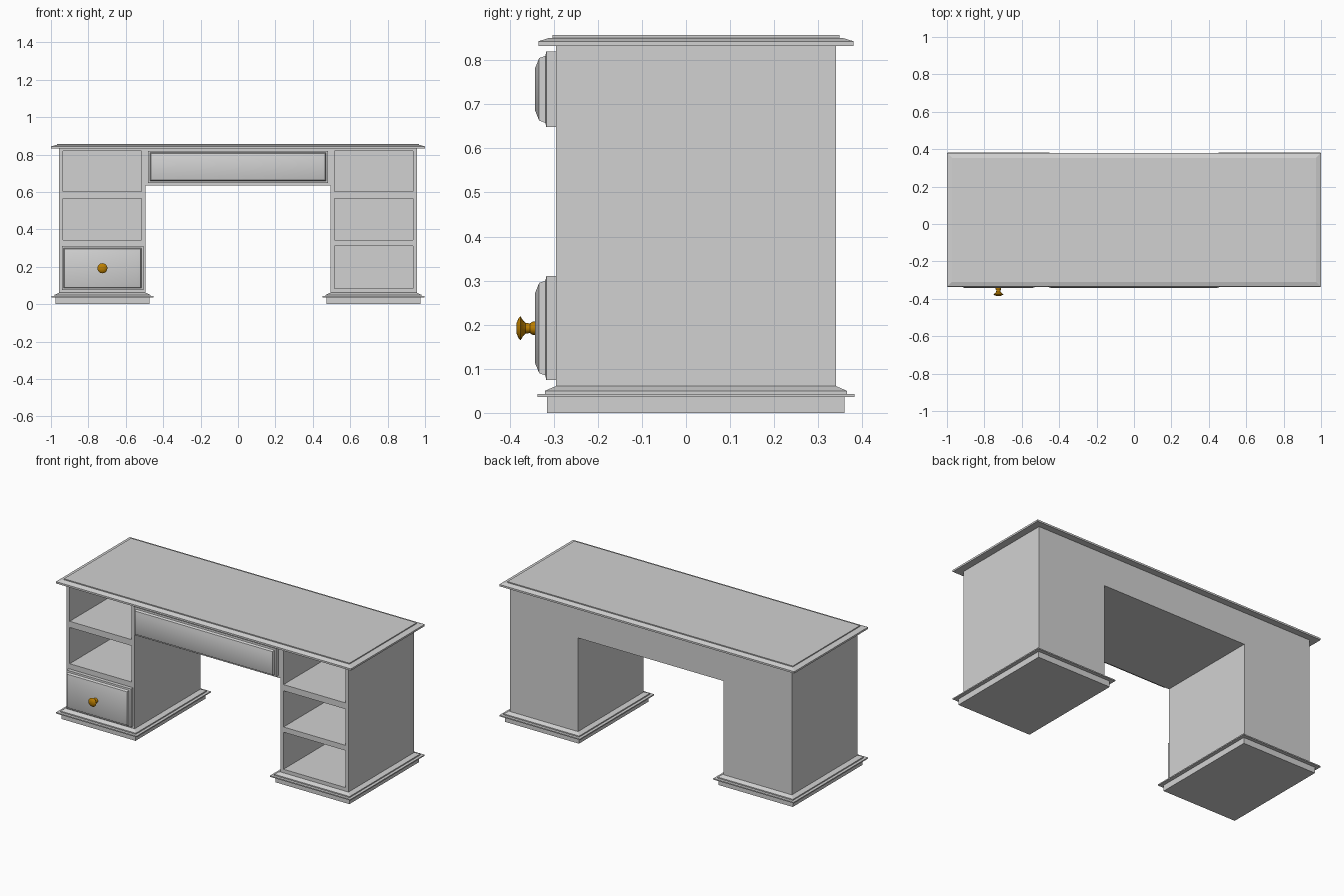
import bpy
import bmesh
import math
from mathutils import Matrix

cube = bpy.data.objects.get("Cube")
if cube:
    bpy.data.objects.remove(cube, do_unlink=True)


def make_material(name, color):
    mat = bpy.data.materials.new(name)
    mat.use_nodes = True
    mat.diffuse_color = color
    mat.node_tree.nodes["Principled BSDF"].inputs["Base Color"].default_value = color
    return mat


GREY = make_material("grey_paint", (0.64, 0.64, 0.64, 1))
BRASS = make_material("brass", (0.5, 0.21, 0.0, 1))


def finish(bm, name, mat, smooth=False):
    bmesh.ops.recalc_face_normals(bm, faces=bm.faces)
    mesh = bpy.data.meshes.new(name)
    bm.to_mesh(mesh)
    bm.free()
    mesh.materials.append(mat)
    obj = bpy.data.objects.new(name, mesh)
    bpy.context.collection.objects.link(obj)
    bpy.ops.object.select_all(action="DESELECT")
    obj.select_set(True)
    bpy.context.view_layer.objects.active = obj
    if smooth:
        bpy.ops.object.shade_smooth_by_angle(angle=math.radians(35))
    return obj


def loft(bm, loops):
    """Skin a list of closed loops and cap both ends."""
    rings = [[bm.verts.new(p) for p in loop] for loop in loops]
    n = len(rings[0])
    for a, b in zip(rings, rings[1:]):
        for i in range(n):
            j = (i + 1) % n
            bm.faces.new((a[i], a[j], b[j], b[i]))
    bm.faces.new(rings[0])
    bm.faces.new(rings[-1])


def moulding(name, u0, u1, v0, v1, steps, upright=False, smooth=False):
    """Stepped rectangle; steps are (inset, level) along z, or along y if upright."""
    bm = bmesh.new()
    loops = []
    for d, level in steps:
        corners = [(u0 + d, v0 + d), (u1 - d, v0 + d), (u1 - d, v1 - d), (u0 + d, v1 - d)]
        loops.append([(u, level, v) if upright else (u, v, level) for u, v in corners])
    loft(bm, loops)
    return finish(bm, name, GREY, smooth)


FRONT, BACK = -0.295, 0.34
INNER, OUTER = 0.494, 0.956

# Carcass: kneehole outline extruded front to back
outline = [(-OUTER, 0.06), (-INNER, 0.06), (-INNER, 0.635), (INNER, 0.635),
           (INNER, 0.06), (OUTER, 0.06), (OUTER, 0.833), (-OUTER, 0.833)]
bm = bmesh.new()
loft(bm, [[(x, y, z) for x, z in outline] for y in (FRONT, BACK)])
carcass = finish(bm, "desk_body", GREY)

# Drawer openings, three in each pedestal
bm = bmesh.new()
for side in (-1, 1):
    for low, high in ((0.083, 0.31), (0.342, 0.564), (0.602, 0.818)):
        center = (side * 0.725, (FRONT - 0.1 + BACK - 0.02) / 2, (low + high) / 2)
        size = (0.419, BACK - FRONT + 0.08, high - low)
        bmesh.ops.create_cube(bm, size=1, matrix=Matrix.LocRotScale(center, None, size))
cutter = finish(bm, "opening_cutter", GREY)
cutter.hide_render = True
cut = carcass.modifiers.new("openings", "BOOLEAN")
cut.object = cutter
cut.operation = "DIFFERENCE"
cut.solver = "EXACT"
bpy.context.view_layer.objects.active = carcass
bpy.ops.object.modifier_apply(modifier=cut.name)
bpy.data.objects.remove(cutter, do_unlink=True)

# Stepped plinths under both pedestals
plinth_steps = [(-0.02, 0), (-0.02, 0.036), (-0.042, 0.036), (-0.042, 0.043),
                (-0.025, 0.043), (-0.025, 0.05), (0, 0.061)]
moulding("left_plinth", INNER, OUTER, FRONT, BACK, plinth_steps)
moulding("right_plinth", -OUTER, -INNER, FRONT, BACK, plinth_steps)

# Desktop with bevelled rim
moulding("desktop", -1, 1, -0.335, 0.38,
         [(0, 0.832), (0, 0.843), (0.026, 0.851), (0.032, 0.851), (0.032, 0.857)])

# Raised drawer fronts
panel_steps = [(0, FRONT), (0, -0.317), (0.01, -0.319), (0.015, -0.333), (0.037, -0.342)]
moulding("center_drawer", -0.481, 0.481, 0.648, 0.82, panel_steps, True, True)
moulding("lower_drawer", -0.942, -0.505, 0.075, 0.31, panel_steps, True, True)

# Turned knob on the lower drawer
bm = bmesh.new()
profile = [(0.015, -0.34), (0.015, -0.348), (0.011, -0.354), (0.012, -0.364),
           (0.018, -0.37), (0.027, -0.375), (0.024, -0.379), (0.011, -0.385)]
SIDES = 16
loft(bm, [[(-0.725 + r * math.cos(2 * math.pi * i / SIDES), y,
            0.192 + r * math.sin(2 * math.pi * i / SIDES)) for i in range(SIDES)]
          for r, y in profile])
finish(bm, "drawer_knob", BRASS, True)
